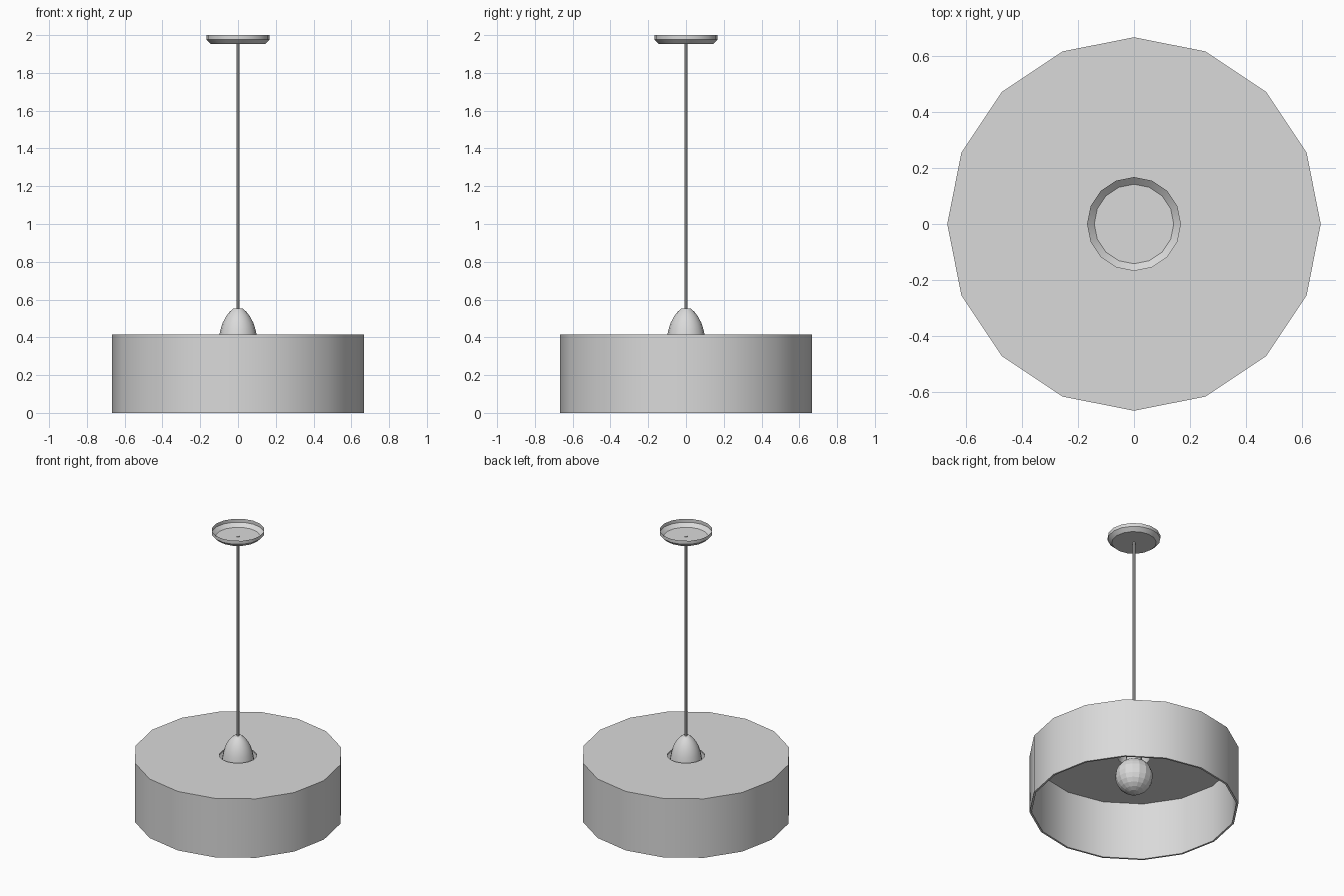
import bpy, bmesh
from math import pi, sin, cos

cube = bpy.data.objects.get("Cube")
if cube:
    bpy.data.objects.remove(cube)

grey = bpy.data.materials.new("light_grey")
grey.use_nodes = True
colour = (0.7, 0.7, 0.7, 1)
grey.diffuse_color = colour
grey.node_tree.nodes["Principled BSDF"].inputs["Base Color"].default_value = colour


def lathe(name, profile, sides=16, closed=False, smooth=True):
    """Revolve (radius, height) points about the z axis."""
    bm = bmesh.new()
    rings = []
    for r, z in profile:
        if r == 0:
            rings.append([bm.verts.new((0, 0, z))] * sides)
        else:
            rings.append([bm.verts.new((r * cos(2 * pi * i / sides),
                                        r * sin(2 * pi * i / sides), z))
                          for i in range(sides)])
    pairs = list(zip(rings, rings[1:]))
    if closed:
        pairs.append((rings[-1], rings[0]))
    for a, b in pairs:
        for i in range(sides):
            j = (i + 1) % sides
            corners = list(dict.fromkeys((a[i], a[j], b[j], b[i])))
            bm.faces.new(corners)
    bmesh.ops.recalc_face_normals(bm, faces=bm.faces)
    mesh = bpy.data.meshes.new(name)
    bm.to_mesh(mesh)
    bm.free()
    mesh.materials.append(grey)
    obj = bpy.data.objects.new(name, mesh)
    bpy.context.collection.objects.link(obj)
    if smooth:
        bpy.ops.object.select_all(action='DESELECT')
        obj.select_set(True)
        bpy.context.view_layer.objects.active = obj
        bpy.ops.object.shade_smooth_by_angle(angle=pi / 6)
    return obj


# Drum shade: thin wall and a top plate with a round central hole
lathe("drum_shade", [(0.668, 0), (0.668, 0.415), (0.12, 0.415),
                     (0.12, 0.405), (0.655, 0.405), (0.655, 0)], closed=True)

# Domed lamp holder, open below
lathe("lamp_holder", [(0, 0.555), (0.025, 0.552), (0.045, 0.535), (0.065, 0.508),
                      (0.082, 0.475), (0.093, 0.44), (0.1, 0.405), (0.105, 0.37)])

# Round bulb with a neck reaching into the holder
ball = [(0.12 * sin(pi * k / 12), 0.23 - 0.12 * cos(pi * k / 12)) for k in range(1, 11)]
lathe("bulb", [(0, 0.11)] + ball + [(0.05, 0.36), (0.05, 0.45), (0, 0.45)], smooth=False)

# Hanging rod
lathe("rod", [(0, 0.54), (0.009, 0.54), (0.009, 1.956), (0, 1.956)], sides=8)

# Ceiling canopy, an open dish with a chamfered underside
lathe("ceiling_canopy", [(0.168, 2), (0.168, 1.976), (0.142, 1.952), (0, 1.952)])
